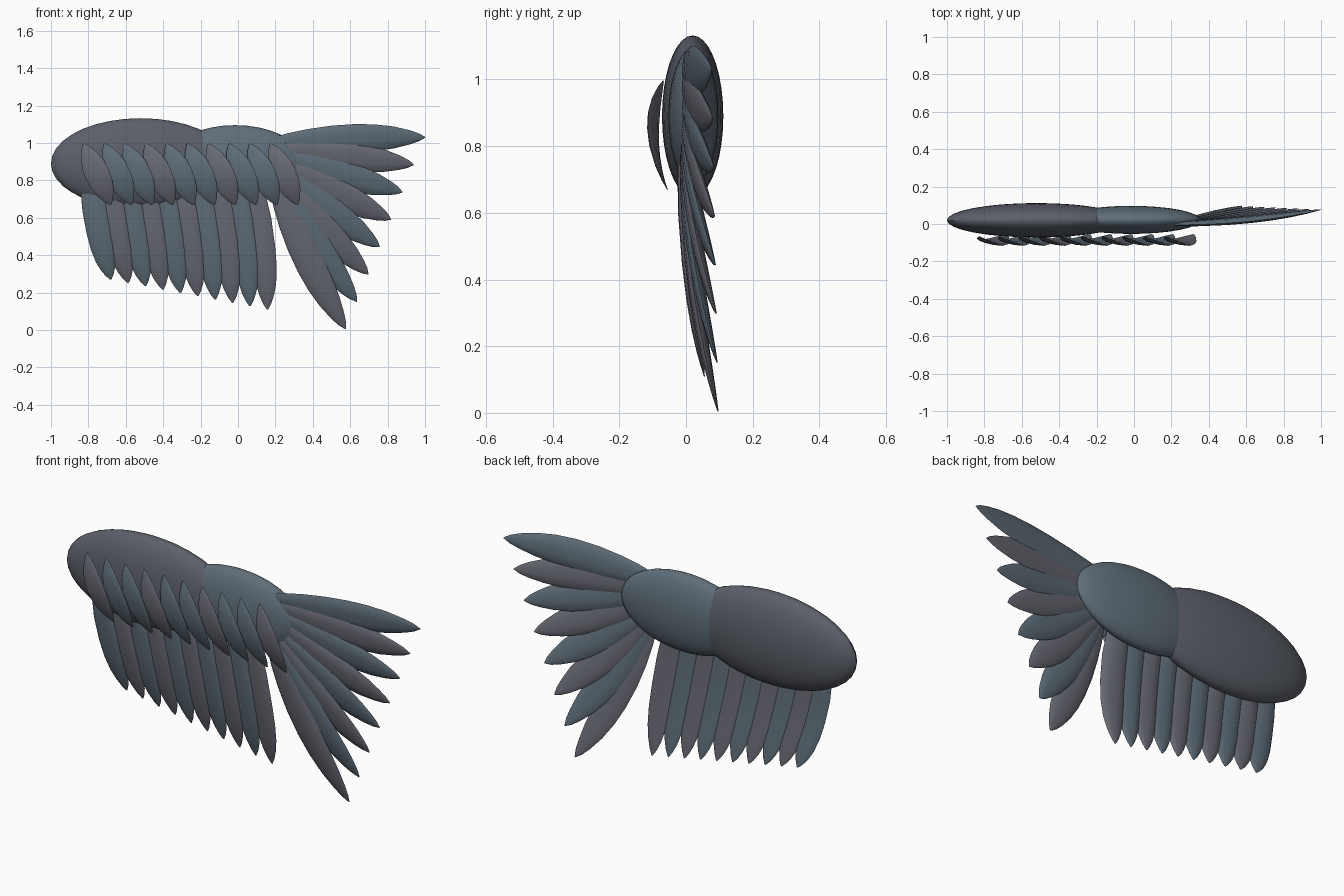
import bpy, math
from mathutils import Vector

if "Cube" in bpy.data.objects:
    bpy.data.objects.remove(bpy.data.objects["Cube"])


def material(name, rgb):
    m = bpy.data.materials.new(name)
    m.diffuse_color = (*rgb, 1)
    m.use_nodes = True
    m.node_tree.nodes["Principled BSDF"].inputs["Base Color"].default_value = m.diffuse_color
    return m


slate = material("slate", (0.105, 0.115, 0.14))
blue = material("blue_grey", (0.115, 0.155, 0.19))
grey = material("warm_grey", (0.14, 0.145, 0.175))


def smooth(ob, angle=40):
    bpy.ops.object.select_all(action='DESELECT')
    ob.select_set(True)
    bpy.context.view_layer.objects.active = ob
    bpy.ops.object.shade_smooth_by_angle(angle=math.radians(angle))


def ellipsoid(name, loc, radii, mat):
    bpy.ops.mesh.primitive_uv_sphere_add(segments=32, ring_count=18, radius=1, location=loc)
    ob = bpy.context.object
    ob.name = name
    ob.scale = radii
    bpy.ops.object.transform_apply(location=False, rotation=False, scale=True)
    ob.data.materials.append(mat)
    smooth(ob)


def feather(name, base, tip, profile, width, thick, mat, bow=0, arch=0, twist=0):
    """Lens-section loft; profile = (position, width factor) along the shaft."""
    base, tip = Vector(base), Vector(tip)
    d = (tip - base).normalized()
    side0 = Vector((0, 1, 0)).cross(d).normalized()
    norm0 = d.cross(side0)
    c, s = math.cos(twist), math.sin(twist)
    side, norm = side0 * c + norm0 * s, norm0 * c - side0 * s
    n = 10
    verts, faces = [], []
    for t, f in profile:
        k = 4 * t * (1 - t)
        centre = base.lerp(tip, t) + side0 * bow * k + Vector((0, arch * k, 0))
        for j in range(n):
            a = math.tau * j / n
            verts.append(centre + side * math.cos(a) * width / 2 * f
                         + norm * math.sin(a) * thick / 2 * max(f, 0.1))
    for i in range(len(profile) - 1):
        for j in range(n):
            k = (j + 1) % n
            faces.append((i * n + j, i * n + k, (i + 1) * n + k, (i + 1) * n + j))
    faces.append(tuple(reversed(range(n))))
    faces.append(tuple(range(len(verts) - n, len(verts))))
    me = bpy.data.meshes.new(name)
    me.from_pydata(verts, [], faces)
    ob = bpy.data.objects.new(name, me)
    bpy.context.collection.objects.link(ob)
    me.materials.append(mat)
    smooth(ob)


def mix(a, b, t):
    return Vector(a).lerp(Vector(b), t)


# Fleshy wing arm
ellipsoid("upper_arm", (-0.52, 0.02, 0.89), (0.48, 0.092, 0.242), slate)
ellipsoid("forearm", (-0.015, 0.022, 0.89), (0.37, 0.075, 0.205), blue)

# Long primaries fanned from the wrist
long_shape = [(0, .45), (.12, .68), (.25, .85), (.4, .97), (.55, 1), (.68, .93),
              (.8, .76), (.9, .5), (.96, .28), (1, .03)]
for i in range(8):
    t = i / 7
    feather(f"primary_feather_{i + 1}", mix((0.17, 0.0, 0.99), (0.2, -0.01, 0.77), t),
            mix((1.0, 0.077, 1.03), (0.575, 0.096, 0.005), t), long_shape,
            0.155, 0.035, (blue, grey)[i % 2], bow=-0.012 + 0.03 * t, arch=-0.018, twist=0.12)

# Secondaries hanging under the arm
blunt_shape = [(0, .7), (.15, .88), (.35, 1), (.55, 1), (.7, .95), (.82, .8),
               (.9, .58), (.96, .32), (1, .06)]
for i in range(10):
    t = i / 9
    feather(f"secondary_feather_{i + 1}", mix((-0.795, -0.01, 0.85), (0.06, -0.01, 0.85), t),
            mix((-0.68, 0.052, 0.27), (0.158, 0.055, 0.11), t), blunt_shape,
            0.135, 0.03, (blue, grey)[i % 2], bow=0.012 - 0.03 * t, arch=-0.022, twist=0.1)

# Short arched coverts along the front
leaf_shape = [(0, .08), (.08, .4), (.2, .72), (.35, .95), (.5, 1), (.65, .95),
              (.8, .72), (.92, .4), (1, .08)]
for i in range(10):
    x = -0.825 + 0.111 * i
    feather(f"covert_feather_{i + 1}", (x, -0.068, 0.995), (x + 0.145, -0.056, 0.67),
            leaf_shape, 0.135, 0.02, (grey, blue, blue)[i % 3], arch=-0.037, twist=0.22)
